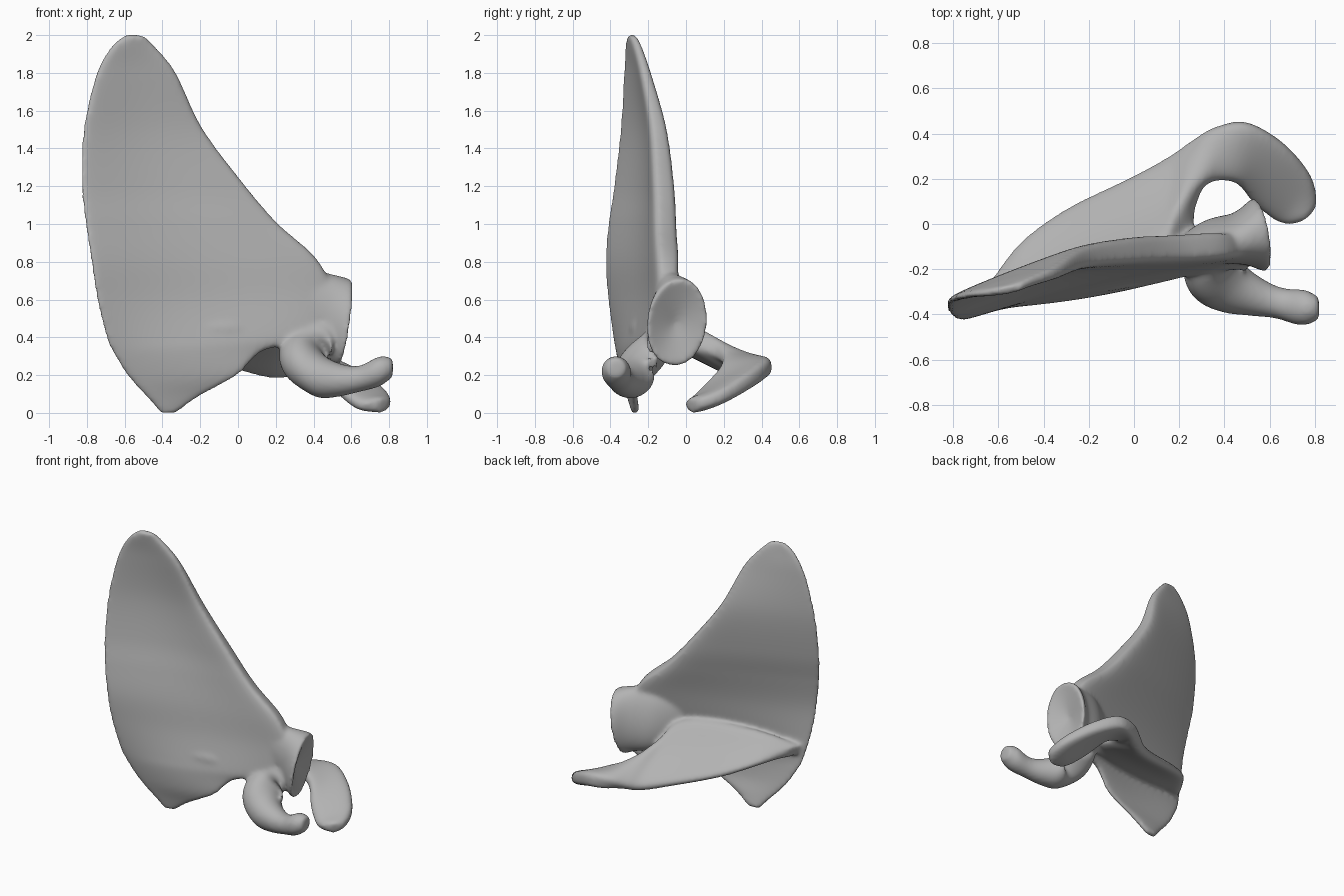
import bpy
import bmesh
from math import cos, sin, pi, tau
from mathutils import Vector

if "Cube" in bpy.data.objects:
    bpy.data.objects.remove(bpy.data.objects["Cube"])

bone = bpy.data.materials.new("bone grey")
bone.use_nodes = True
GREY = (0.45, 0.45, 0.45, 1)
bone.diffuse_color = GREY
bone.node_tree.nodes["Principled BSDF"].inputs["Base Color"].default_value = GREY

SIDES, STEPS = 48, 8


def spline(rows):
    """Catmull-Rom through rows of numbers."""
    out = []
    last = len(rows) - 1
    for i in range(last):
        p0, p1 = rows[max(i - 1, 0)], rows[i]
        p2, p3 = rows[i + 1], rows[min(i + 2, last)]
        for s in range(STEPS):
            t = s / STEPS
            out.append([b + t / 2 * (c - a + t * (2 * a - 5 * b + 4 * c - d + t * (3 * (b - c) + d - a)))
                        for a, b, c, d in zip(p0, p1, p2, p3)])
    return out + [list(rows[last])]


def loft(name, rows, waist=None, flat=1.0, dish=0.0):
    """Sections span from point a to point b; then half thickness at a and b, and a backward bow."""
    ends = [(Vector(r[:3]), Vector(r[3:6]), r[6], r[7], sum(r[8:])) for r in spline(rows)]
    mids = [(e[0] + e[1]) / 2 for e in ends]
    bm = bmesh.new()
    rings = []
    for i, (a, b, ha, hb, bow) in enumerate(ends):
        along = mids[min(i + 1, len(mids) - 1)] - mids[max(i - 1, 0)]
        normal = along.cross(b - a).normalized()
        ring = []
        for k in range(SIDES):
            ang = tau * k / SIDES
            u, s = (1 - cos(ang)) / 2, sin(ang)
            if waist is None:
                h = ha + (hb - ha) * u
            else:
                h = waist + (ha - waist) * (1 - u) ** 3 + (hb - waist) * u ** 3
            off = h * abs(s) ** flat * (1 if s > 0 else -1)
            back = Vector((0, bow * sin(pi * u), 0))
            ring.append(bm.verts.new(a.lerp(b, u) + normal * off + back))
        rings.append(ring)
    for r, q in zip(rings, rings[1:]):
        for k in range(SIDES):
            n = (k + 1) % SIDES
            bm.faces.new((r[k], r[n], q[n], q[k]))
    # Close both ends, the last one optionally hollowed
    inward = (mids[-2] - mids[-1]).normalized() * dish
    for ring, shift in ((rings[0], Vector()), (rings[-1], inward)):
        centre = sum((v.co for v in ring), Vector()) / SIDES
        c = bm.verts.new(centre + shift)
        for k in range(SIDES):
            bm.faces.new((ring[k], ring[(k + 1) % SIDES], c))
    bmesh.ops.recalc_face_normals(bm, faces=bm.faces)
    mesh = bpy.data.meshes.new(name)
    bm.to_mesh(mesh)
    bm.free()
    mesh.materials.append(bone)
    ob = bpy.data.objects.new(name, mesh)
    bpy.context.collection.objects.link(ob)
    return ob


# Broad thin blade with a thick outer border: z, left x y, right x y, border thickness, bow
blade_rows = [
    (2.0, -.6, -.3, -.5, -.28, .02, 0),
    (1.94, -.67, -.31, -.44, -.25, .03, 0),
    (1.8, -.75, -.32, -.33, -.21, .045, .01),
    (1.5, -.82, -.34, -.19, -.14, .075, .02),
    (1.2, -.83, -.375, .03, -.11, .095, .03),
    (1, -.81, -.405, .2, -.1, .1, .03),
    (.8, -.78, -.42, .42, -.09, .1, .03),
    (.6, -.75, -.405, .5, -.1, .08, .015),
    (.4, -.7, -.375, .42, -.15, .05, -.02),
    (.33, -.67, -.36, .14, -.23, .03, -.02),
    (.2, -.59, -.33, 0, -.27, .02, -.01),
    (.09, -.49, -.3, -.2, -.27, .02, 0),
    (0, -.41, -.27, -.33, -.26, .02, 0)]
blade = loft("blade", [(xl, yl, z, xr, yr, z, .022, h, bow) for z, xl, yl, xr, yr, h, bow in blade_rows],
             waist=.02, flat=.4)

# Rear ridge that sweeps out into the hooked shelf
ridge = loft("rear_ridge", [
    (-.69, -.37, .48, -.63, -.25, .46, .04, .02),
    (-.5, -.32, .51, -.5, -.08, .41, .12, .03),
    (-.3, -.29, .52, -.3, .065, .33, .17, .04),
    (0, -.24, .52, 0, .21, .24, .19, .05),
    (.18, -.14, .49, .17, .3, .2, .16, .06),
    (.25, .07, .4, .27, .36, .21, .08, .07),
    (.33, .18, .31, .37, .43, .235, .06, .08),
    (.45, .18, .23, .5, .45, .24, .05, .08),
    (.53, .09, .12, .66, .36, .18, .045, .07),
    (.62, .02, .045, .78, .22, .1, .045, .055),
    (.68, 0, .035, .81, .1, .055, .035, .04),
    (.74, .01, .035, .79, .05, .045, .03, .03)], waist=.045, flat=.6)

# Neck widening to the dished oval socket
neck = loft("socket_neck", [
    (.1, -.19, .38, .12, -.17, .7, .03, .03),
    (.32, -.06, .32, .31, -.12, .76, .1, .08),
    (.45, -.05, .28, .47, -.08, .74, .12, .11),
    (.52, -.07, .25, .57, -.03, .715, .165, .155),
    (.54, -.07, .26, .6, -.02, .705, .165, .155)], dish=.06, flat=.9)

# Front hook: centre and radius
hook_path = [
    (.38, -.12, .4, .14), (.36, -.22, .28, .14), (.43, -.28, .2, .12), (.53, -.32, .175, .09),
    (.64, -.35, .18, .07), (.75, -.37, .22, .08), (.82, -.37, .24, .05)]
hook = loft("front_hook", [(x, y, z - r, x, y, z + r, r, r) for x, y, z, r in hook_path])

# Fuse the parts into one smooth bone
bpy.ops.object.select_all(action='DESELECT')
for ob in (blade, ridge, neck, hook):
    ob.select_set(True)
bpy.context.view_layer.objects.active = blade
bpy.ops.object.join()
blade.name = "shoulder_bone"
fuse = blade.modifiers.new("fuse", 'REMESH')
fuse.mode = 'VOXEL'
fuse.voxel_size = .011
fuse.use_smooth_shade = True
soften = blade.modifiers.new("soften", 'SMOOTH')
soften.factor = .5
soften.iterations = 20
